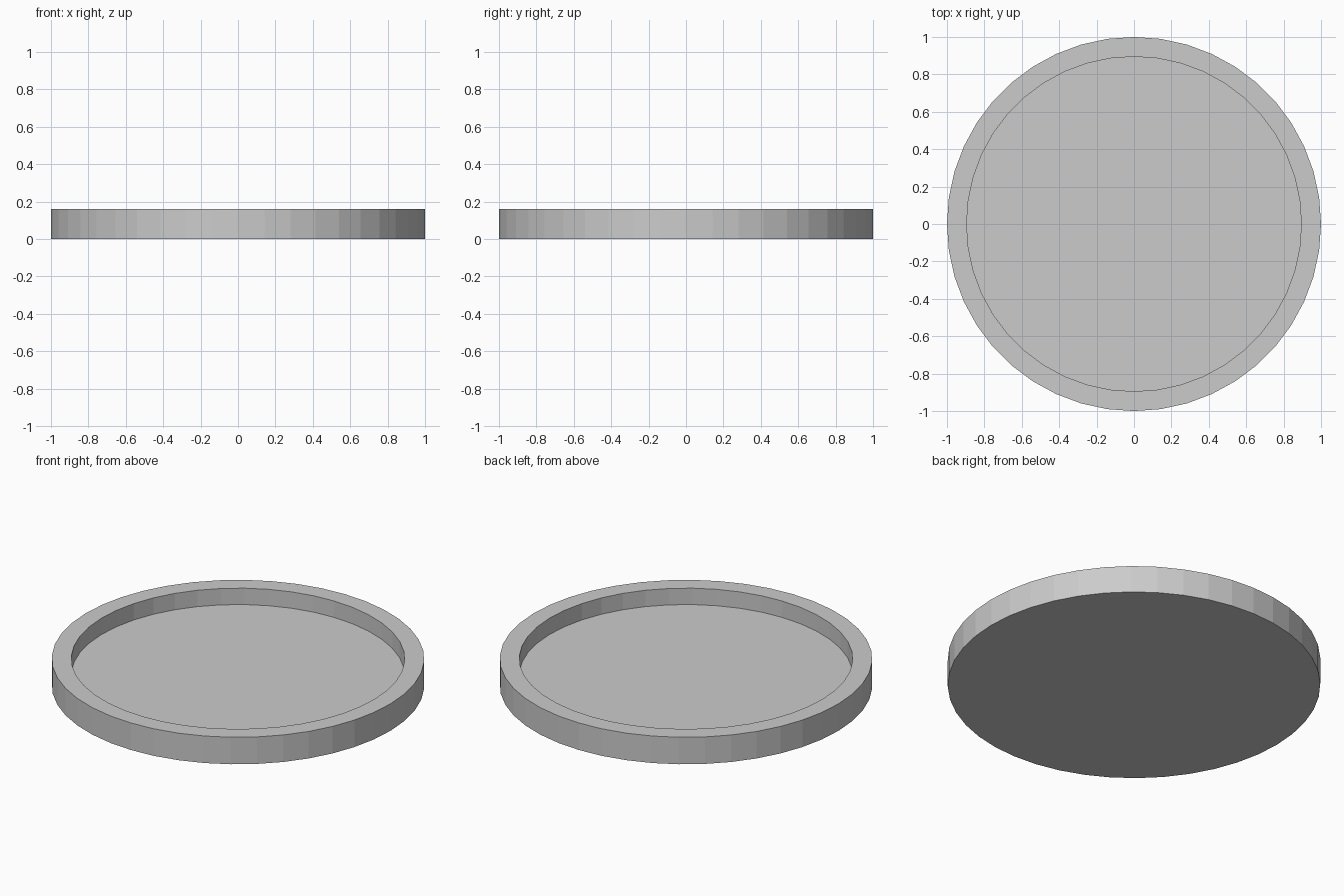
import bpy, bmesh, math

if "Cube" in bpy.data.objects:
    bpy.data.objects.remove(bpy.data.objects["Cube"])

SIDES = 44
# (radius, height) profile from the underside rim, up and over, down to the floor
PROFILE = [(1.0, 0.0), (1.0, 0.16), (0.895, 0.16), (0.895, 0.063)]


def ring(bm, radius, z):
    return [bm.verts.new((radius * math.cos(math.tau * i / SIDES),
                          radius * math.sin(math.tau * i / SIDES), z))
            for i in range(SIDES)]


bm = bmesh.new()
rings = [ring(bm, r, z) for r, z in PROFILE]

# Outer wall, rim and inner wall
for a, b in zip(rings, rings[1:]):
    for i in range(SIDES):
        j = (i + 1) % SIDES
        bm.faces.new((a[i], a[j], b[j], b[i]))

# Underside and recessed floor
bm.faces.new(rings[0][::-1])
bm.faces.new(rings[-1])
bmesh.ops.recalc_face_normals(bm, faces=bm.faces)

mesh = bpy.data.meshes.new("round_tray")
bm.to_mesh(mesh)
bm.free()
tray = bpy.data.objects.new("round_tray", mesh)
bpy.context.collection.objects.link(tray)
